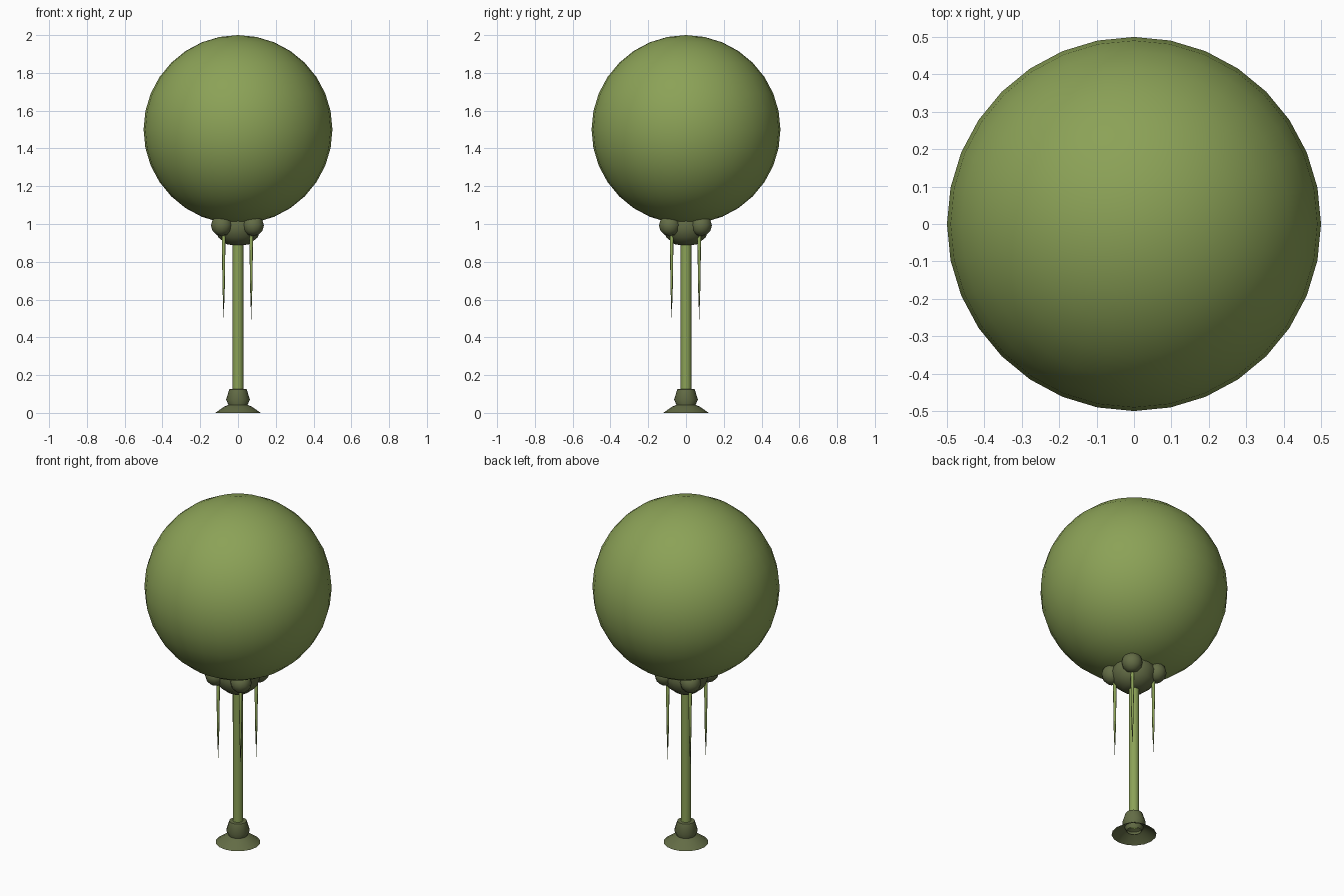
import bpy, bmesh, math

if "Cube" in bpy.data.objects:
    bpy.data.objects.remove(bpy.data.objects["Cube"])


def material(name, rgb):
    m = bpy.data.materials.new(name)
    m.diffuse_color = (*rgb, 1)
    m.use_nodes = True
    m.node_tree.nodes["Principled BSDF"].inputs["Base Color"].default_value = m.diffuse_color
    return m


LEAF = material("leaf green", (0.26, 0.36, 0.095))
OLIVE = material("dark olive", (0.125, 0.15, 0.06))


def lathe(name, profile, segments, mat, at=(0, 0, 0), angle=60):
    """Turn a (radius, height) profile around z; radius 0 makes a pole."""
    bm = bmesh.new()
    rings = []
    for r, z in profile:
        if r == 0:
            rings.append([bm.verts.new((0, 0, z))] * segments)
        else:
            rings.append([bm.verts.new((r * math.cos(math.tau * i / segments),
                                        r * math.sin(math.tau * i / segments), z))
                          for i in range(segments)])
    for lo, hi in zip(rings, rings[1:]):
        for i in range(segments):
            j = (i + 1) % segments
            bm.faces.new(dict.fromkeys((lo[i], lo[j], hi[j], hi[i])))
    me = bpy.data.meshes.new(name)
    bm.to_mesh(me)
    bm.free()
    me.materials.append(mat)
    ob = bpy.data.objects.new(name, me)
    ob.location = at
    bpy.context.collection.objects.link(ob)
    bpy.ops.object.select_all(action='DESELECT')
    ob.select_set(True)
    bpy.context.view_layer.objects.active = ob
    bpy.ops.object.shade_smooth_by_angle(angle=math.radians(angle))
    return ob


def ball(radius, rings):
    """Half-circle profile from bottom pole to top pole."""
    pts = [(radius * math.sin(math.pi * i / rings), -radius * math.cos(math.pi * i / rings))
           for i in range(1, rings)]
    return [(0, -radius)] + pts + [(0, radius)]


# Large round crown
lathe("crown", ball(0.5, 16), 32, LEAF, (0, 0, 1.5))

# Slim stem
lathe("stem", [(0.028, 0.05), (0.028, 0.92)], 16, LEAF)

# Flared hollow foot and the collar above it
lathe("foot", [(0.12, 0), (0.075, 0.032), (0.028, 0.052)], 16, OLIVE)
lathe("collar", [(0.04, 0.02), (0.063, 0.07), (0.046, 0.125), (0.028, 0.127)], 16, OLIVE)

# Hub under the crown
lathe("hub", [(0.028, 0.888), (0.06, 0.893), (0.105, 0.93), (0.122, 0.985),
              (0.105, 1.05), (0.06, 1.09), (0, 1.1)], 16, OLIVE)

# Four knobs on the diagonals, each with a hanging spike
for sx in (-1, 1):
    for sy in (-1, 1):
        lathe("knob", ball(0.057, 6), 12, OLIVE, (sx * 0.083 - 0.003, sy * 0.083 - 0.003, 0.992))
        lathe("spike", [(0, 0.49), (0.006, 0.66), (0.01, 0.94), (0, 0.96)], 8, LEAF,
              (sx * 0.073 - 0.003, sy * 0.073 - 0.003, 0))
